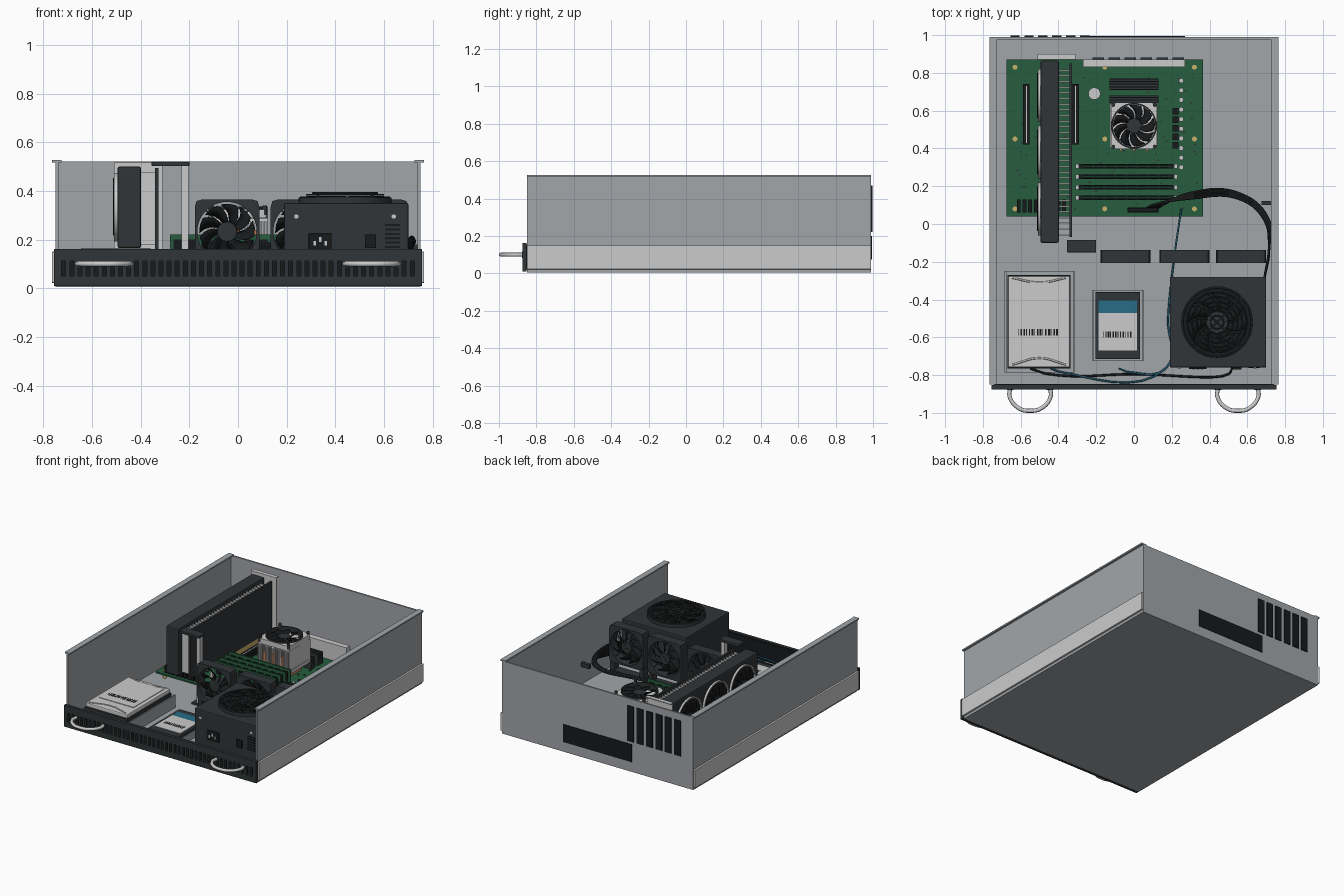
import bpy, bmesh, random
from math import pi, cos, sin
from mathutils import Matrix, Vector, Euler

if "Cube" in bpy.data.objects:
    bpy.data.objects.remove(bpy.data.objects["Cube"])

random.seed(4)


def material(name, rgb):
    m = bpy.data.materials.new(name)
    m.diffuse_color = (*rgb, 1)
    m.use_nodes = True
    m.node_tree.nodes["Principled BSDF"].inputs["Base Color"].default_value = m.diffuse_color
    return m


STEEL = material("steel", (0.36, 0.38, 0.40))
LIGHT = material("light_metal", (0.55, 0.56, 0.57))
DARK = material("dark_shell", (0.03, 0.035, 0.038))
BLACK = material("black", (0.009, 0.010, 0.011))
GREEN = material("board_green", (0.02, 0.11, 0.05))
WHITE = material("label_white", (0.70, 0.71, 0.70))
BLUE = material("blue", (0.02, 0.15, 0.24))
COPPER = material("copper", (0.60, 0.25, 0.12))
GOLD = material("gold", (0.60, 0.45, 0.15))


def finish(name, bm, mat, smooth=False, bevel=0, loc=(0, 0, 0), rot=(0, 0, 0), solid=0):
    bmesh.ops.recalc_face_normals(bm, faces=bm.faces[:])
    me = bpy.data.meshes.new(name)
    bm.to_mesh(me)
    bm.free()
    o = bpy.data.objects.new(name, me)
    bpy.context.collection.objects.link(o)
    me.materials.append(mat)
    o.location, o.rotation_euler = loc, rot
    if solid:
        o.modifiers.new("thickness", 'SOLIDIFY').thickness = solid
    if bevel:
        b = o.modifiers.new("bevel", 'BEVEL')
        b.width, b.segments = bevel, 2
    if smooth:
        bpy.ops.object.select_all(action='DESELECT')
        o.select_set(True)
        bpy.context.view_layer.objects.active = o
        bpy.ops.object.shade_smooth_by_angle(angle=0.6)
    return o


def boxes(name, mat, *bounds, bevel=0):
    """Each bound is x0, x1, y0, y1, z0, z1; all become one object."""
    bm = bmesh.new()
    for x0, x1, y0, y1, z0, z1 in bounds:
        m = Matrix.Translation(((x0 + x1) / 2, (y0 + y1) / 2, (z0 + z1) / 2))
        bmesh.ops.create_cube(bm, size=1, matrix=m @ Matrix.Diagonal((x1 - x0, y1 - y0, z1 - z0, 1)))
    return finish(name, bm, mat, bevel=bevel)


def discs(name, mat, centres, r, h, rot=(0, 0, 0), seg=16):
    bm = bmesh.new()
    for c in centres:
        m = Matrix.Translation(c) @ Euler(rot).to_matrix().to_4x4()
        bmesh.ops.create_cone(bm, cap_ends=True, segments=seg, radius1=r, radius2=r, depth=h, matrix=m)
    return finish(name, bm, mat, smooth=True)


def tube(name, mat, paths, r, handle='AUTO'):
    cu = bpy.data.curves.new(name, 'CURVE')
    cu.dimensions, cu.bevel_depth, cu.bevel_resolution, cu.resolution_u = '3D', r, 2, 8
    cu.use_fill_caps = True
    for pts in paths:
        s = cu.splines.new('BEZIER')
        s.bezier_points.add(len(pts) - 1)
        for p, co in zip(s.bezier_points, pts):
            p.co = co
            p.handle_left_type = p.handle_right_type = handle
    cu.materials.append(mat)
    o = bpy.data.objects.new(name, cu)
    bpy.context.collection.objects.link(o)


def ring(name, mat, r, size, depth, loc, rot):
    """Fan frame: square outside (or round, when size is 0), round hole."""
    bm, n = bmesh.new(), 48
    loops = []
    for z in (-depth / 2, depth / 2):
        outer, inner = [], []
        for i in range(n):
            c, s = cos(2 * pi * i / n), sin(2 * pi * i / n)
            k = min(size / 2 / max(abs(c), abs(s)), size * 0.67) if size else r * 1.07
            outer.append(bm.verts.new((k * c, k * s, z)))
            inner.append(bm.verts.new((r * c, r * s, z)))
        loops += [outer, inner]
    for a, b in ((0, 1), (1, 3), (3, 2), (2, 0)):
        for i in range(n):
            j = (i + 1) % n
            bm.faces.new((loops[a][i], loops[a][j], loops[b][j], loops[b][i]))
    finish(name + "_frame", bm, mat, True, loc=loc, rot=rot)


def rotor(name, r, depth, loc, rot, blades=9):
    bm = bmesh.new()
    for b in range(blades):
        grid = [[bm.verts.new((q * cos(a), q * sin(a), depth * (0.35 - 0.7 * t)))
                 for t in (0, 0.5, 1)
                 for a in [2 * pi * b / blades + 0.55 * t + 0.6 * (q / r) ** 2]]
                for q in [r * (0.3 + 0.16 * k) for k in range(5)]]
        for k in range(4):
            for t in range(2):
                bm.faces.new((grid[k][t], grid[k + 1][t], grid[k + 1][t + 1], grid[k][t + 1]))
    finish(name + "_blades", bm, BLACK, True, loc=loc, rot=rot, solid=0.004)
    discs(name + "_hub", DARK, [loc], r * 0.33, depth * 0.9, rot, 24)


def fan(name, size, depth, loc, rot, r=None, mat=DARK):
    r = r or size * 0.46
    ring(name, mat, r, size, depth, loc, rot)
    rotor(name, r, depth, loc, rot)
    bm = bmesh.new()
    for a in (0, pi / 2):   # struts holding the motor
        m = Matrix.Rotation(a + pi / 4, 4, 'Z') @ Matrix.Translation((0, 0, -depth * 0.46))
        bmesh.ops.create_cube(bm, size=1, matrix=m @ Matrix.Diagonal((2 * r, 0.008, 0.004, 1)))
    finish(name + "_struts", bm, DARK, loc=loc, rot=rot)


# Chassis tray, walls, folded lips, slide rails
boxes("chassis_floor", STEEL, (-0.75, 0.75, -0.85, 0.985, 0.005, 0.025))
boxes("rear_wall", STEEL, (-0.75, 0.75, 0.978, 0.99, 0.005, 0.52))
for s, side in ((-1, "left"), (1, "right")):
    def mx(a, b): return (min(s * a, s * b), max(s * a, s * b))
    boxes(side + "_wall", STEEL, (*mx(0.738, 0.75), -0.85, 0.99, 0.005, 0.525))
    boxes(side + "_top_lip", STEEL, (*mx(0.725, 0.765), -0.85, 0.99, 0.517, 0.527))
    boxes(side + "_rail", LIGHT, (*mx(0.75, 0.765), -0.85, 0.99, 0.022, 0.15), bevel=0.003)
    x = s * 0.55
    tube(side + "_handle", LIGHT, [[(x - .105, -.865, .1), (x - .108, -.915, .1), (x - .06, -.975, .1), (x, -.989, .1),
                                    (x + .06, -.975, .1), (x + .108, -.915, .1), (x + .105, -.865, .1)]], 0.011)
    discs(side + "_handle_bases", DARK, [(x + d, -0.874, 0.1) for d in (-.105, .105)], 0.018, 0.008, (pi / 2, 0, 0))

# Slotted front panel
P = 0.0333
boxes("front_panel", DARK, (-.755, .755, -.875, -.853, .01, .05), (-.755, .755, -.875, -.853, .112, .162),
      *[(k * P - .0085, k * P + .0085, -.875, -.853, .05, .112) for k in range(-21, 22)],
      *[(min(q, w), max(q, w), -.875, -.853, .05, .112) for q, w in ((-.755, -.725), (.725, .755))])
boxes("front_panel_backing", BLACK, (-0.74, 0.74, -0.854, -0.846, 0.02, 0.155))

# Rear openings
boxes("rear_port_panel", BLACK, (-0.27, 0.27, 0.985, 0.994, 0.075, 0.2))
boxes("rear_slot_covers", BLACK, *[(-0.655 + k * .074, -0.605 + k * .074, .985, .997, .22, .47) for k in range(6)])

# Motherboard
boxes("motherboard", GREEN, (-0.675, 0.365, 0.04, 0.87, 0.06, 0.072))
spots = [(x, y) for x in (-0.63, -0.155, 0.32) for y in (0.08, 0.45, 0.83)]
discs("board_standoffs", GOLD, [(x, y, 0.045) for x, y in spots], 0.012, 0.045)
discs("board_screws", GOLD, [(x, y, 0.074) for x, y in spots], 0.013, 0.008)
boxes("port_block", LIGHT, (-0.27, 0.27, 0.83, 0.87, 0.072, 0.19))
boxes("port_tabs", DARK, *[(-.22 + k * .085, -.16 + k * .085, .868, .882, .085, .16) for k in range(6)])
boxes("expansion_slots", BLACK, *[(x - .018, x + .018, .42, .74, .072, .115) for x in (-.57, -.445, -.31)])
boxes("expansion_slot_contacts", LIGHT, *[(x - .003, x + .003, .43, .73, .114, .117) for x in (-.57, -.31)])
rows = [0.14, 0.195, 0.25, 0.305]
boxes("memory_sockets", BLACK, *[(-.29, .21, y - .012, y + .012, .072, .105) for y in rows])
boxes("memory_clips", WHITE, *[(x - .009, x + .009, y - .012, y + .012, .072, .135) for y in rows for x in (-.3, .22)])
boxes("memory_boards", GREEN, *[(-.28, .2, y - .004, y + .004, .1, .22) for y in rows])
boxes("memory_chips", BLACK, *[(-.265 + k * .058, -.225 + k * .058, y - .009, y + .009, .13, .2)
                              for y in rows for k in range(8)])
for nm, y0, y1, n in (("rear", .71, .77, 5), ("inner", .64, .68, 3)):
    boxes(nm + "_regulator_heatsink", DARK, (-.13, .13, y0, y1, .072, .1),
          *[(-.13, .13, y0 + k * .0135, y0 + k * .0135 + .006, .1, .15) for k in range(n)])
discs("coin_battery", LIGHT, [(-0.21, 0.69, 0.08)], 0.032, 0.016, seg=32)
discs("capacitors", LIGHT, [(0.25, 0.3 + k * 0.051, 0.095) for k in range(10)], 0.013, 0.05)
boxes("chokes", BLACK, *[(.205, .235, .4 + k * .045, .435 + k * .045, .072, .105) for k in range(5)])
boxes("drive_ports", BLACK, *[(-.62 + k * .03, -.6 + k * .03, .06, .13, .072, .12) for k in range(9)])
boxes("main_power_socket", BLACK, (-0.035, 0.13, 0.06, 0.088, 0.072, 0.13))
bits = []
for k in range(90):
    x, y = random.uniform(-.64, .33), random.uniform(.07, .8)
    bits.append((x, x + .012, y, y + .007, .072, .079))
boxes("small_components", DARK, *bits)

# Processor cooler
boxes("cooler_base", COPPER, (-0.08, 0.08, 0.44, 0.6, 0.072, 0.13))
boxes("cooler_fins", LIGHT, *[(-.128 + k * .0128, -.122 + k * .0128, .4, .64, .125, .285) for k in range(20)],
      (-.125, .125, .42, .62, .125, .15), (-.128, .121, .405, .635, .275, .287))
tube("cooler_heat_pipes", COPPER, [[(x, .394, .15), (x, .394, .24)] for x in (-.07, 0, .07)], 0.008, 'VECTOR')
fan("cooler_fan", 0.245, 0.035, (0, 0.52, 0.306), (0, 0, 0), 0.118, LIGHT)
ring("cooler_fan_shroud", DARK, 0.113, 0, 0.04, (0, 0.52, 0.315), (0, 0, 0))
discs("cooler_posts", DARK, [(a, .52 + b, .32) for a in (-.11, .11) for b in (-.11, .11)], 0.01, 0.04)

# Graphics card: shroud, fins, backplate, side fans
boxes("card_shroud", DARK, (-0.495, -0.398, -0.1, 0.865, 0.165, 0.5), bevel=0.008)
boxes("card_backplate", DARK, (-0.341, -0.327, -0.07, 0.85, 0.15, 0.495))
boxes("card_fins", LIGHT, *[(-.4, -.34, -.06 + k * .03, -.052 + k * .03, .18, .475) for k in range(30)])
boxes("card_edge_connector", GOLD, (-0.338, -0.331, 0.45, 0.7, 0.11, 0.15))
boxes("card_bracket", LIGHT, (-0.51, -0.31, 0.872, 0.879, 0.08, 0.515), (-0.51, -0.31, 0.872, 0.9, 0.51, 0.516))
for k, y in enumerate((0.08, 0.38, 0.68)):
    loc = (-0.502, y, 0.333)
    ring(f"card_fan_{k}", LIGHT, 0.132, 0, 0.014, loc, (0, -pi / 2, 0))
    rotor(f"card_fan_{k}", 0.128, 0.022, loc, (0, -pi / 2, 0), 11)

# Card support post
boxes("support_post", LIGHT, (-0.232, -0.203, -0.135, -0.1, 0.025, 0.505))
boxes("support_arm", DARK, (-0.355, -0.2, -0.15, -0.085, 0.502, 0.52), bevel=0.003)
boxes("support_foot", DARK, (-0.26, -0.2, -0.15, -0.085, 0.025, 0.037))

# Row of chassis fans
for k, x in enumerate((-0.045, 0.267, 0.567)):
    fan(f"chassis_fan_{k}", 0.265, 0.07, (x, -0.172, 0.2325), (pi / 2, 0, 0))
    boxes(f"chassis_fan_{k}_mount", DARK, (x - .13, x + .13, -.205, -.14, .025, .045),
          *[(x + d - .015, x + d + .015, -.2, -.145, .045, .11) for d in (-.115, .115)])

# Power supply
boxes("power_supply", DARK, (0.19, 0.70, -0.76, -0.28, 0.025, 0.35), bevel=0.006)
C = (0.44, -0.52)
discs("supply_fan_recess", BLACK, [(*C, 0.352)], 0.187, 0.006, seg=48)
ring("supply_fan", DARK, 0.178, 0, 0.022, (*C, 0.362), (0, 0, 0))
rotor("supply_fan", 0.172, 0.025, (*C, 0.366), (0, 0, 0), 9)
rings = []
for k in range(7):
    q = 0.035 + k * 0.0245
    rings.append([(C[0] + q * cos(pi * i / 12), C[1] + q * sin(pi * i / 12), 0.391 - 0.4 * max(0, q - .14))
                  for i in range(25)])
tube("supply_grille_rings", DARK, rings, 0.0035)
tube("supply_grille_spokes", DARK, [[(C[0] + q * cos(a), C[1] + q * sin(a), z) for q, z in
                                     ((0, .39), (.14, .39), (.186, .366))]
                                    for a in [pi / 4 + k * pi / 2 for k in range(4)]], 0.0035, 'VECTOR')
boxes("supply_inlet", BLACK, (0.29, 0.385, -0.768, -0.755, 0.155, 0.225), bevel=0.004)
boxes("supply_inlet_pins", LIGHT, *[(x - .005, x + .005, -.772, -.765, z, z + .02)
                                   for x, z in ((.315, .175), (.338, .19), (.36, .175))])
boxes("supply_switch", BLACK, (0.522, 0.568, -0.77, -0.755, 0.165, 0.22))
boxes("supply_vents", BLACK, *[(.605, .665, -.763, -.757, .165 + k * .018, .174 + k * .018) for k in range(6)])
discs("supply_screws", LIGHT, [(x, -.762, .295) for x in (.24, .64)], 0.009, 0.008, (pi / 2, 0, 0))

# Large drive in its tray
boxes("hard_drive_tray", STEEL, (-.685, -.315, -.785, -.25, .025, .042), (-.685, -.676, -.785, -.25, .04, .115),
      (-.324, -.315, -.785, -.25, .04, .115))
boxes("hard_drive_body", DARK, (-0.67, -0.335, -0.765, -0.27, 0.042, 0.13))
boxes("hard_drive_lid", LIGHT, (-0.667, -0.338, -0.76, -0.275, 0.13, 0.16), bevel=0.008)
boxes("hard_drive_label", WHITE, (-0.635, -0.365, -0.65, -0.31, 0.159, 0.164))
tube("hard_drive_lid_ridges", LIGHT, [[(-.645, y, .16), (-.5, y + d, .16), (-.36, y, .16)]
                                      for y, d in ((-.285, -.025), (-.745, .035))], 0.005)
boxes("hard_drive_barcode", BLACK, *[(-.615 + k * .0145, -.615 + k * .0145 + .004 + .003 * (k % 3), -.59, -.555, .164, .1655)
                                    for k in range(15)])

# Small drive in its tray
boxes("small_drive_tray", STEEL, (-.22, .05, -.725, -.35, .025, .038), (-.22, -.213, -.725, -.35, .038, .075),
      (.043, .05, -.725, -.35, .038, .075))
boxes("small_drive_body", DARK, (-0.205, 0.033, -0.715, -0.36, 0.038, 0.085), bevel=0.005)
boxes("small_drive_label", WHITE, (-0.187, 0.015, -0.67, -0.47, 0.084, 0.088))
boxes("small_drive_label_band", BLUE, (-0.187, 0.015, -0.47, -0.405, 0.084, 0.088))
boxes("small_drive_barcode", BLACK, *[(-.165 + k * .013, -.165 + k * .013 + .004 + .002 * (k % 3), -.6, -.57, .088, .0892)
                                     for k in range(12)])

# Cables and clip
tube("main_power_cables", BLACK, [[(.055 + .012 * k, .075, .12), (.1 + .01 * k, .1, .17), (.3, .135 + .006 * k, .2),
                                   (.55, .135 + .006 * k, .19), (.685 + .005 * k, .03, .18),
                                   (.715, -.13, .14 + .014 * k), (.69, -.29, .12 + .014 * k)] for k in range(6)], 0.0065)
boxes("cable_plug", BLACK, (-0.03, 0.125, 0.063, 0.085, 0.13, 0.155))
boxes("cable_clip", DARK, (0.675, 0.738, 0.1, 0.122, 0.15, 0.18))
tube("drive_data_cables", BLUE, [[(.25, .08, .09), (.21, -.2, .05), (.18, -.5, .04), (.172, -.76, .05), (e, -.785, .05),
                                  (e - .06, -.765, .07)] for e in (-.02, -.38)], 0.005)
tube("drive_power_cable", BLACK, [[(.52, -.762, .06), (.5, -.795, .05), (0, -.795, .04), (-.45, -.795, .05),
                                   (-.55, -.765, .07)]], 0.006)
